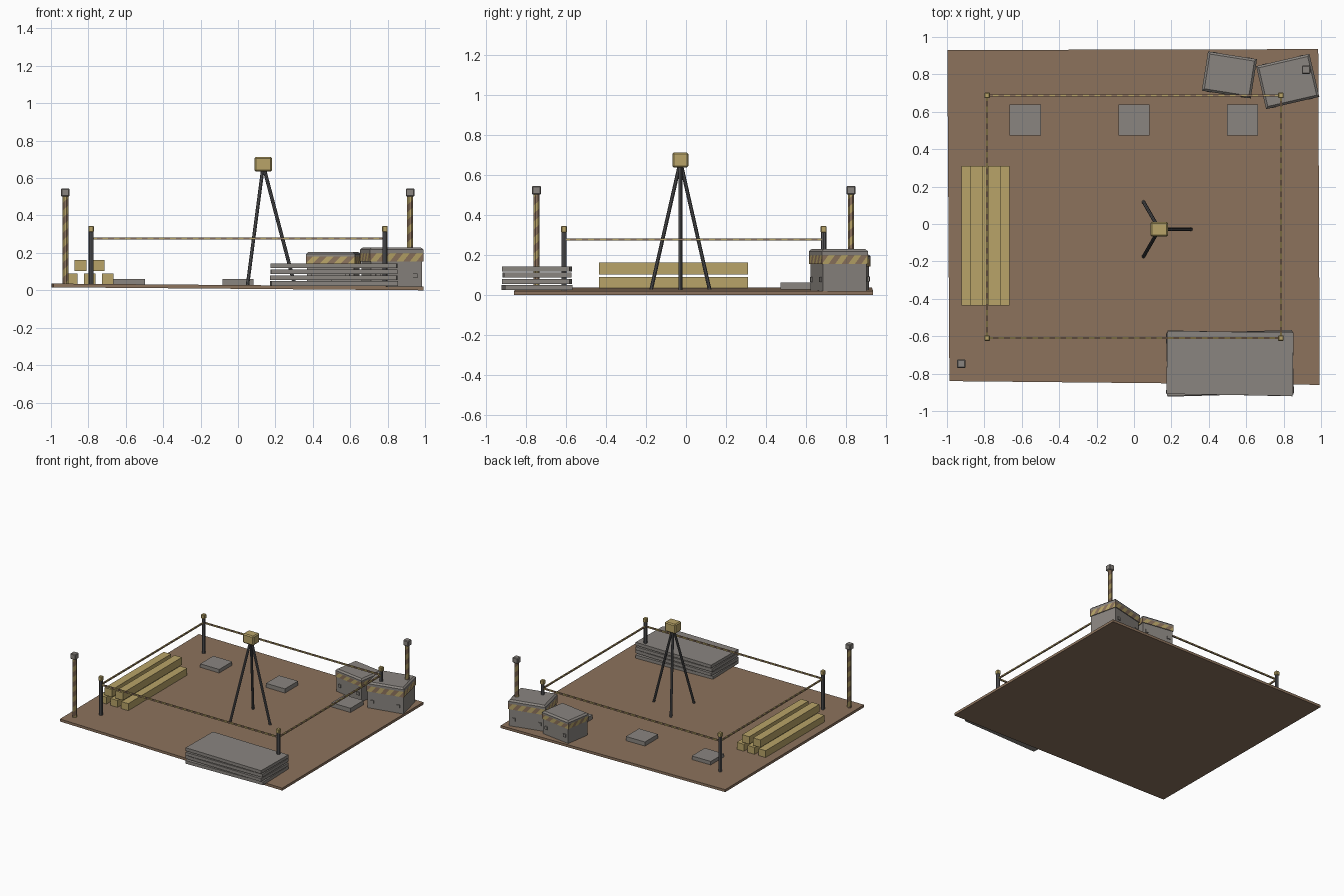
import bpy, bmesh, math
from mathutils import Vector, Matrix

if "Cube" in bpy.data.objects:
    bpy.data.objects.remove(bpy.data.objects["Cube"])


def mat(name, r, g, b):
    m = bpy.data.materials.new(name)
    m.diffuse_color = (r, g, b, 1)
    m.use_nodes = True
    m.node_tree.nodes["Principled BSDF"].inputs["Base Color"].default_value = m.diffuse_color
    return m


BROWN = mat("dirt_brown", 0.262, 0.171, 0.109)
GREY = mat("concrete_grey", 0.254, 0.235, 0.216)
TAN = mat("timber_tan", 0.479, 0.371, 0.138)
DARK = mat("dark_metal", 0.10, 0.10, 0.105)


def finish(name, bm, mats, matrix=None):
    me = bpy.data.meshes.new(name)
    if matrix:
        bm.transform(matrix)
    bmesh.ops.remove_doubles(bm, verts=bm.verts, dist=1e-5)
    bm.to_mesh(me)
    bm.free()
    for m in mats:
        me.materials.append(m)
    ob = bpy.data.objects.new(name, me)
    bpy.context.collection.objects.link(ob)
    return ob


def box(name, size, loc, m, rot=0, bevel=0):
    bm = bmesh.new()
    bmesh.ops.create_cube(bm, size=1, matrix=Matrix.Diagonal((*size, 1)))
    if bevel:
        bmesh.ops.bevel(bm, geom=bm.edges[:], offset=bevel, segments=1, affect='EDGES')
    return finish(name, bm, [m], Matrix.Translation(loc) @ Matrix.Rotation(math.radians(rot), 4, 'Z'))


def rod(name, a, b, r, m, sides=8):
    a, b = Vector(a), Vector(b)
    d = b - a
    bm = bmesh.new()
    bmesh.ops.create_cone(bm, cap_ends=True, segments=sides, radius1=r, radius2=r, depth=d.length)
    return finish(name, bm, [m], Matrix.Translation((a + b) / 2) @ d.to_track_quat('Z', 'Y').to_matrix().to_4x4())


def ground_z(x):
    return 0.028 - 0.008 * x


# ground slab, slightly uneven
bm = bmesh.new()
outline = [(-0.987, -0.84), (0.993, -0.86), (0.985, 0.935), (-0.998, 0.93)]
low = [bm.verts.new((x, y, ground_z(x) - 0.02)) for x, y in outline]
top = [bm.verts.new((x, y, ground_z(x))) for x, y in outline]
bm.faces.new(low[::-1])
bm.faces.new(top)
for i in range(4):
    j = (i + 1) % 4
    bm.faces.new((low[i], low[j], top[j], top[i]))
finish("ground", bm, [BROWN])

# barrier posts with caps
X, Y0, Y1 = 0.785, -0.61, 0.688
corners = [(-X, Y0), (X, Y0), (X, Y1), (-X, Y1)]
for i, (x, y) in enumerate(corners):
    rod(f"barrier_post_{i}", (x, y, 0.015), (x, y, 0.312), 0.0135, DARK)
    box(f"barrier_cap_{i}", (0.03, 0.03, 0.034), (x, y, 0.328), TAN, bevel=0.004)

# striped barrier tape between posts
for i in range(4):
    a, b = Vector((*corners[i], 0.277)), Vector((*corners[(i + 1) % 4], 0.277))
    d = b - a
    n = round(d.length / 0.03)
    bm = bmesh.new()
    s = 0.0055
    rings = []
    for k in range(n + 1):
        x = d.length * k / n
        rings.append([bm.verts.new((x, u, v)) for u, v in ((-s, -s), (s, -s), (s, s), (-s, s))])
    for k in range(n):
        for q in range(4):
            f = bm.faces.new((rings[k][q], rings[k + 1][q], rings[k + 1][(q + 1) % 4], rings[k][(q + 1) % 4]))
            f.material_index = k % 2
    bmesh.ops.recalc_face_normals(bm, faces=bm.faces[:])
    finish(f"barrier_tape_{i}", bm, [TAN, BROWN],
           Matrix.Translation(a) @ Matrix.Rotation(math.atan2(d.y, d.x), 4, 'Z'))


# warning poles: spiral striped shaft and grey lamp block
def warning_pole(name, x, y, z0, z1, r=0.017, sides=8, period=0.08):
    bm = bmesh.new()
    n = int((z1 - z0) / (period / 2)) + 4

    def pt(i, k):
        a = 2 * math.pi * (i + 0.5) / sides
        z = min(z1, max(z0, z0 + (k - 2) * period / 2 + i * period / sides))
        return Vector((x + r * math.cos(a), y + r * math.sin(a), z))
    for i in range(sides):
        for k in range(n):
            pts = [pt(i, k), pt(i + 1, k), pt(i + 1, k + 1), pt(i, k + 1)]
            if (pts[3] - pts[0]).length < 1e-5:
                pts.pop(3)
            if (pts[2] - pts[1]).length < 1e-5:
                pts.pop(2)
            if len(pts) > 2:
                bm.faces.new([bm.verts.new(p) for p in pts]).material_index = k % 2
    finish(name + "_shaft", bm, [TAN, BROWN])
    box(name + "_lamp", (0.046, 0.046, 0.044), (x, y, z1 + 0.02), GREY, bevel=0.005)


warning_pole("front_warning_pole", -0.923, -0.747, 0.025, 0.503)
warning_pole("back_warning_pole", 0.92, 0.825, 0.015, 0.503)

# survey tripod
cx, cy = 0.135, -0.028
box("tripod_head", (0.096, 0.08, 0.076), (cx, cy, 0.674), TAN, bevel=0.008)
for i in range(3):
    a = 2 * math.pi * i / 3
    c, s = math.cos(a), math.sin(a)
    rod(f"tripod_leg_{i}", (cx + 0.17 * c, cy + 0.17 * s, 0.022),
        (cx + 0.006 * c, cy + 0.006 * s, 0.645), 0.0095, DARK)

# timber beams in two rows
for i, x in enumerate((-0.89, -0.793, -0.697)):
    box(f"lower_beam_{i}", (0.062, 0.745, 0.057), (x, -0.063, 0.061), TAN)
for i, x in enumerate((-0.842, -0.745)):
    box(f"upper_beam_{i}", (0.064, 0.745, 0.06), (x, -0.063, 0.133), TAN)

# footing pads
for i, x in enumerate((-0.582, 0, 0.58)):
    box(f"footing_pad_{i}", (0.168, 0.165, 0.034), (x, 0.556, 0.044), GREY)

# stack of concrete panels, each turned slightly
for i, rot in enumerate((1.6, -1.2, 0.6, -0.9)):
    box(f"stacked_panel_{i}", (0.675, 0.338, 0.025), (0.513, -0.745, 0.036 + 0.0315 * i), GREY, rot)


# site crates: body, striped band, chamfered lid, corner bosses
def crate(name, x, y, rot, w, d, z0, zb, zl, z1):
    M = Matrix.Translation((x, y, 0)) @ Matrix.Rotation(math.radians(rot), 4, 'Z')
    box(name + "_body", (w - 0.012, d - 0.012, zl - z0), (x, y, (zl + z0) / 2), GREY, rot)
    bm = bmesh.new()
    hx, hy = w / 2, d / 2
    for side in range(4):
        half, out = ((hx, hy), (hy, hx))[side % 2]
        turn = Matrix.Rotation(math.pi / 2 * side, 4, 'Z')
        n = round(2 * half / 0.036)
        step = 2 * half / n

        def col(k, z, skew):
            u = min(half, max(-half, -half + k * step + skew))
            return turn @ Vector((u, -out, z))
        for k in range(-1, n):
            pts = [col(k, zb, 0), col(k + 1, zb, 0), col(k + 1, zl, step), col(k, zl, step)]
            keep = [p for q, p in enumerate(pts) if (p - pts[q - 1]).length > 1e-5]
            if len(keep) > 2:
                bm.faces.new([bm.verts.new(p) for p in keep]).material_index = k % 2
    finish(name + "_band", bm, [TAN, BROWN], M)
    bm = bmesh.new()
    rings = []
    for inset, z in ((0, zl), (0, z1 - 0.012), (0.012, z1)):
        rings.append([bm.verts.new((sx * (hx - inset), sy * (hy - inset), z))
                      for sx, sy in ((-1, -1), (1, -1), (1, 1), (-1, 1))])
    for a, b in zip(rings, rings[1:]):
        for q in range(4):
            bm.faces.new((a[q], a[(q + 1) % 4], b[(q + 1) % 4], b[q]))
    bm.faces.new(rings[-1])
    # underside of the overhanging band
    bm.faces.new([bm.verts.new((sx * hx, sy * hy, zb)) for sx, sy in ((-1, -1), (-1, 1), (1, 1), (1, -1))])
    finish(name + "_lid", bm, [GREY], M)
    for i, (sx, sy) in enumerate(((-1, -1), (1, -1), (1, 1), (-1, 1))):
        p = M @ Vector((sx * hx * 0.7, sy * (hy - 0.005), z0 + 0.065))
        box(f"{name}_boss_{i}", (0.024, 0.014, 0.024), p, GREY, rot)


crate("small_crate", 0.51, 0.797, -9, 0.265, 0.212, 0.015, 0.143, 0.18, 0.205)
crate("large_crate", 0.822, 0.762, 13, 0.292, 0.236, 0.012, 0.155, 0.2, 0.23)
